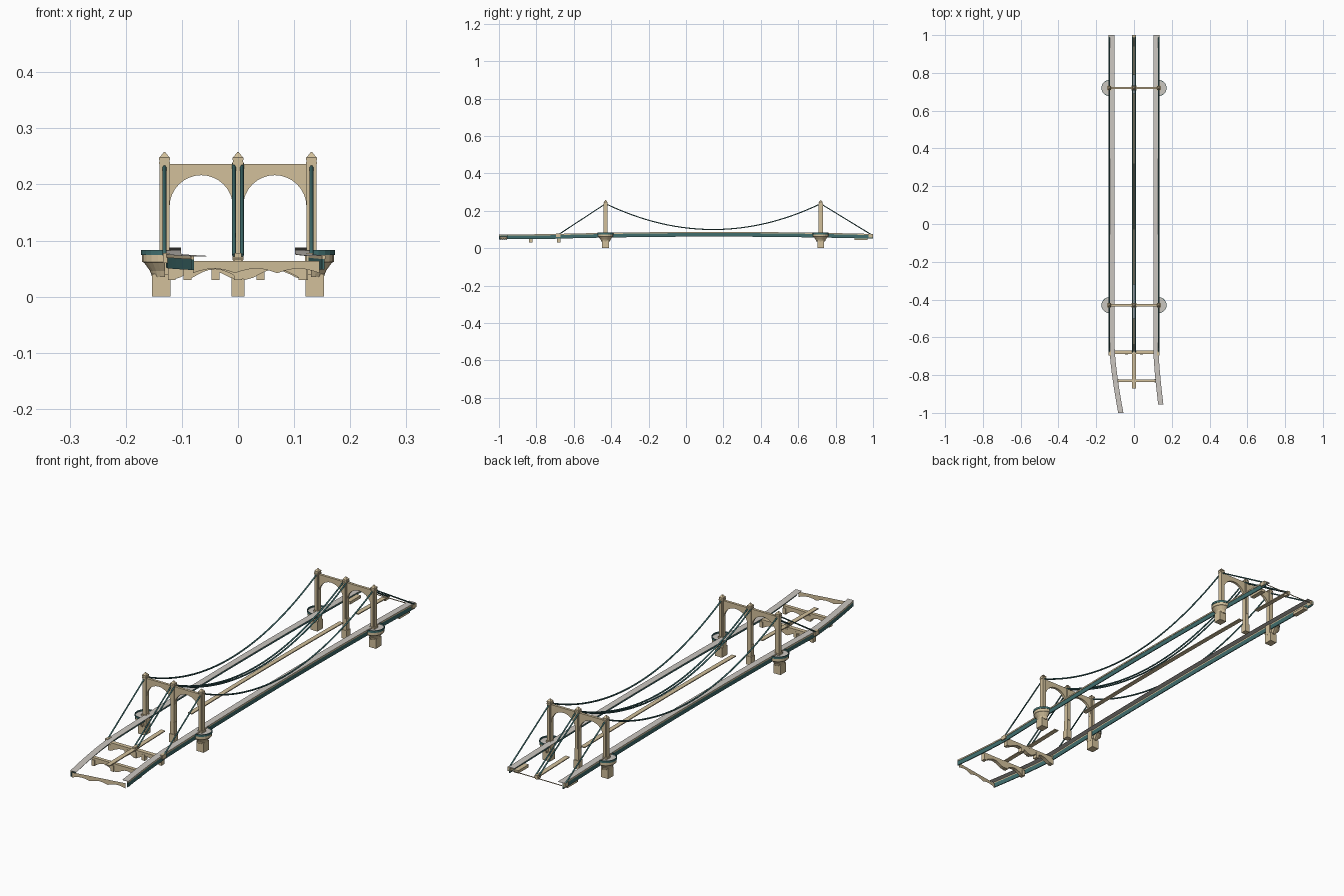
import bpy, bmesh, math

cube = bpy.data.objects.get("Cube")
if cube:
    bpy.data.objects.remove(cube, do_unlink=True)


def material(name, rgb):
    m = bpy.data.materials.new(name)
    m.use_nodes = True
    m.diffuse_color = (*rgb, 1)
    m.node_tree.nodes["Principled BSDF"].inputs["Base Color"].default_value = (*rgb, 1)
    return m


STONE = material("tan stone", (0.65, 0.53, 0.33))
ROAD = material("grey paving", (0.60, 0.57, 0.53))
TEAL = material("teal steel", (0.05, 0.155, 0.155))

TOWERS = (-0.43, 0.72)
SIDE = 0.131
BEND = -0.66


def finish(name, bm, mat):
    bmesh.ops.recalc_face_normals(bm, faces=bm.faces)
    mesh = bpy.data.meshes.new(name)
    bm.to_mesh(mesh)
    bm.free()
    mesh.materials.append(mat)
    ob = bpy.data.objects.new(name, mesh)
    bpy.context.collection.objects.link(ob)


def skin(name, rings, mat):
    """Join a row of equal point rings into a closed tube."""
    bm = bmesh.new()
    rows = [[bm.verts.new(p) for p in ring] for ring in rings]
    n = len(rows[0])
    for a, b in zip(rows, rows[1:]):
        for i in range(n):
            j = (i + 1) % n
            bm.faces.new((a[i], a[j], b[j], b[i]))
    bm.faces.new(rows[0])
    bm.faces.new(rows[-1])
    finish(name, bm, mat)


def box(name, x, y, z, mat):
    ring = [(x[0], y[0]), (x[1], y[0]), (x[1], y[1]), (x[0], y[1])]
    skin(name, [[(*p, h) for p in ring] for h in z], mat)


def wall(name, outline, y, thick, mat):
    """Upright plate from an x-z outline."""
    skin(name, [[(px, y + s * thick / 2, pz) for px, pz in outline] for s in (-1, 1)], mat)


def camber(y):
    if y < BEND:
        return 0.010 * (y - BEND)
    return 0.011 * max(0, 1 - ((y - 0.15) / 0.85) ** 2)


def sweep(name, path, u, z, mat):
    """Rectangular bar following path points (x, y), raised by the camber."""
    rings = []
    for x, y in path:
        c = camber(y)
        rings.append([(x + u[0], y, z[0] + c), (x + u[1], y, z[0] + c),
                      (x + u[1], y, z[1] + c), (x + u[0], y, z[1] + c)])
    skin(name, rings, mat)


def cable(name, x, points, radius=0.0033):
    curve = bpy.data.curves.new(name, "CURVE")
    curve.dimensions = "3D"
    curve.bevel_depth = radius
    curve.bevel_resolution = 1
    curve.use_fill_caps = True
    s = curve.splines.new("POLY")
    s.points.add(len(points) - 1)
    for p, (y, z) in zip(s.points, points):
        p.co = (x, y, z, 1)
    curve.materials.append(TEAL)
    ob = bpy.data.objects.new(name, curve)
    bpy.context.collection.objects.link(ob)


# Side decks: thin paving with an outer girder, bending toward +x at the approach
for side, label, end, shift in ((-1, "right", -1.0, 0.046), (1, "left", -0.955, 0.026)):
    path = []
    for i in range(9):
        t = 1 - i / 8
        path.append((side * 0.115 + shift * t ** 1.4, BEND + (end - BEND) * t))
    path += [(side * 0.115, BEND + (1 - BEND) * i / 20) for i in range(1, 21)]

    def strip(name, a, b, z, mat):
        sweep(f"{label}_{name}", path, sorted((side * a, side * b)), z, mat)

    strip("deck_girder", 0.009, 0.013, (0.051, 0.070), TEAL)
    strip("deck_coping", 0.009, 0.0145, (0.070, 0.075), STONE)
    strip("deck_paving", -0.013, 0.0145, (0.075, 0.0762), ROAD)

# Central beam: thin strips in separate lengths
for i, (y0, y1) in enumerate(((-0.87, -0.5), (-0.32, 0.69), (0.79, 1.0))):
    pts = [(0, y0 + (y1 - y0) * k / 10) for k in range(11)]
    sweep(f"central_beam_{i + 1}", pts, (-0.0095, 0.0095), (0.067, 0.071), STONE)


# Arched cross beams on the approach
def arched_outline(x0, x1, top, foot, crown, bays, pad):
    pts = [(x1, top), (x0, top)]
    w = (x1 - x0) / bays
    for b in range(bays):
        s = x0 + b * w
        pts.append((s, foot))
        for k in range(9):
            t = k / 8
            pts.append((s + pad + (w - 2 * pad) * t,
                        foot + 0.004 + (crown - foot - 0.004) * math.sin(math.pi * t)))
    pts.append((x1, foot))
    return pts


wall("cross_beam_outer", arched_outline(-0.118, 0.118, 0.064, 0.03, 0.049, 2, 0.014),
     -0.68, 0.018, STONE)
wall("cross_beam_inner", arched_outline(-0.095, 0.122, 0.064, 0.03, 0.049, 2, 0.014),
     -0.83, 0.015, STONE)
for y, xs in ((-0.68, (-0.118, -0.04, 0, 0.04, 0.118)), (-0.83, (-0.09, 0, 0.115))):
    for x in xs:
        box("cross_beam_foot", (x - 0.007, x + 0.007), (y - 0.01, y + 0.01), (0.03, 0.055), STONE)

# Front end wall: a single sheet, set askew
sheet = bmesh.new()
sheet.faces.new([sheet.verts.new((x, -0.981 + 0.16 * x, z)) for x, z in
                 arched_outline(-0.08, 0.145, 0.064, 0.042, 0.05, 3, 0.012)])
finish("front_end_wall", sheet, STONE)
box("back_end_tie", (-0.118, 0.118), (0.997, 0.999), (0.061, 0.064), STONE)

# Towers
for ty in TOWERS:
    for x in (-SIDE, 0, SIDE):
        def block(name, hx, hy, z):
            box(name, (x - hx, x + hx), (ty - hy, ty + hy), z, STONE)

        if x == 0:
            block("middle_pier", 0.012, 0.0125, (0, 0.036))
            block("tower_base", 0.009, 0.010, (0.036, 0.085))
        else:
            block("tower_base", 0.0115, 0.0125, (0.035, 0.083))
        block("tower_shaft", 0.0085, 0.0095, (0.083, 0.247))
        for s in (-1, 1):
            box("tower_pilaster", (x - 0.005, x + 0.005),
                sorted((ty + s * 0.0095, ty + s * 0.0115)), (0.085, 0.236), STONE)
        block("tower_cornice", 0.0098, 0.0112, (0.236, 0.240))
        block("tower_crown", 0.0094, 0.0105, (0.244, 0.248))
        skin("tower_cap", [[(x + a * r, ty + b * r, z) for a, b in
                            ((-1, -1), (1, -1), (1, 1), (-1, 1))]
                           for r, z in ((0.009, 0.248), (0.001, 0.258))], STONE)

    # Arched portals between the shafts
    for s in (-1, 1):
        mid, r = s * SIDE / 2, 0.0565
        outline = [(mid - 0.06, 0.236), (mid - 0.06, 0.155), (mid - r, 0.155)]
        outline += [(mid - r * math.cos(math.pi * k / 16), 0.16 + r * math.sin(math.pi * k / 16))
                    for k in range(17)]
        outline += [(mid + r, 0.155), (mid + 0.06, 0.155), (mid + 0.06, 0.236)]
        wall("tower_arch", outline, ty, 0.011, STONE)

        # Outer pier with half-round flared balcony
        box("pier", sorted((s * 0.12, s * 0.153)), (ty - 0.018, ty + 0.018), (0, 0.04), STONE)

        def arc(q, z):
            angles = [math.pi * (k / 10 - 0.5) for k in range(11)]
            return [(s * (0.130 + q * math.cos(a)), ty + q * math.sin(a), z) for a in angles]

        skin("balcony", [arc(q, z) for q, z in
                         ((0.023, 0.035), (0.027, 0.046), (0.037, 0.060),
                          (0.041, 0.062), (0.041, 0.075))], STONE)
        skin("balcony_floor", [arc(0.040, 0.075), arc(0.040, 0.0765)], ROAD)
        rail = [arc(q, z) for q, z in ((0.040, 0.074), (0.0425, 0.074),
                                       (0.0425, 0.083), (0.040, 0.083))]
        skin("balcony_rail", list(zip(*rail)), TEAL)

# Suspension cables: one on each side, a pair in the middle
low, high = 0.10, 0.238
middle = sum(TOWERS) / 2
half = (TOWERS[1] - TOWERS[0]) / 2
sag = []
for i in range(33):
    t = i / 16 - 1
    sag.append((middle + half * t, low + (high - low) * t * t))
route = [(-0.68, 0.074)] + sag + [(0.99, 0.073)]
for name, x in (("right_cable", -SIDE), ("middle_cable_right", -0.007),
                ("middle_cable_left", 0.007), ("left_cable", SIDE)):
    cable(name, x, route)

# Cable anchor blocks at both ends
for x in (-0.128, 0, 0.128):
    box("back_anchor", (x - 0.006, x + 0.006), (0.975, 1.0), (0.058, 0.075), STONE)
    box("front_anchor", (x - 0.006, x + 0.006), (-0.695, -0.67), (0.06, 0.078), STONE)
for x in (-0.115, 0.115):
    box("back_bracket", (x - 0.01, x + 0.01), (0.9, 0.97), (0.043, 0.055), STONE)
